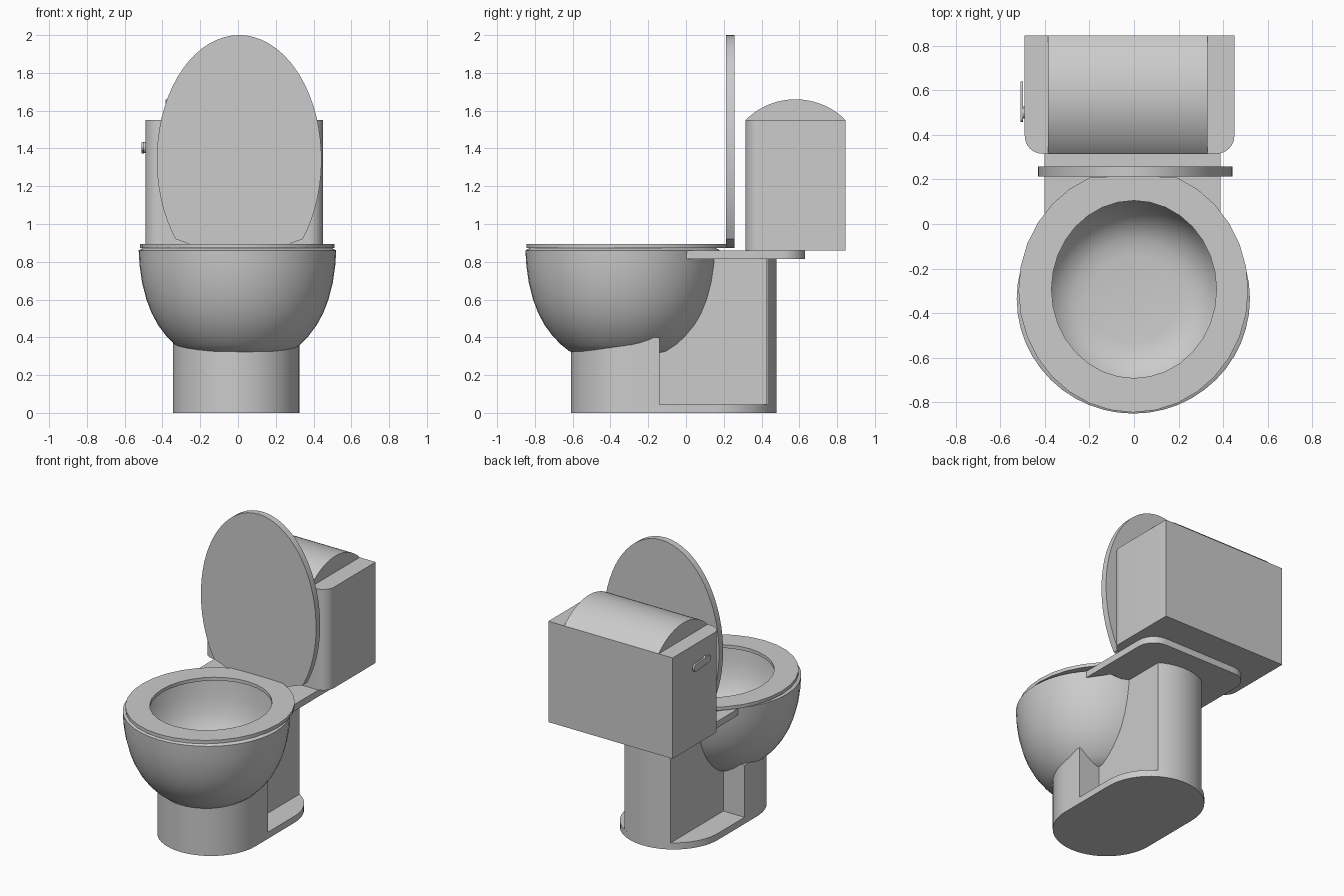
import bpy, bmesh, math

old = bpy.data.objects.get("Cube")
if old:
    bpy.data.objects.remove(old, do_unlink=True)

# Single glazed ceramic colour
ceramic = bpy.data.materials.new("light grey ceramic")
ceramic.use_nodes = True
COLOUR = (0.6, 0.6, 0.6, 1)
ceramic.diffuse_color = COLOUR
ceramic.node_tree.nodes["Principled BSDF"].inputs["Base Color"].default_value = COLOUR


def loft(name, rings, cyclic=False):
    """Skin a list of equal rings; close end to start, or cap both ends."""
    bm = bmesh.new()
    vs = [[bm.verts.new(p) for p in ring] for ring in rings]
    n = len(rings[0])
    pairs = list(zip(vs, vs[1:])) + ([(vs[-1], vs[0])] if cyclic else [])
    for a, b in pairs:
        for i in range(n):
            j = (i + 1) % n
            bm.faces.new((a[i], a[j], b[j], b[i]))
    if not cyclic:
        bm.faces.new(vs[0])
        bm.faces.new(vs[-1])
    bmesh.ops.recalc_face_normals(bm, faces=bm.faces)
    mesh = bpy.data.meshes.new(name)
    bm.to_mesh(mesh)
    bm.free()
    mesh.materials.append(ceramic)
    ob = bpy.data.objects.new(name, mesh)
    bpy.context.collection.objects.link(ob)
    bpy.ops.object.select_all(action='DESELECT')
    ob.select_set(True)
    bpy.context.view_layer.objects.active = ob
    bpy.ops.object.shade_smooth_by_angle(angle=math.radians(32))
    return ob


def prism_z(name, plan, z0, z1):
    return loft(name, [[(x, y, z) for x, y in plan] for z in (z0, z1)])


def prism_x(name, side, x0, x1):
    return loft(name, [[(x, y, z) for y, z in side] for x in (x0, x1)])


def prism_y(name, front, y0, y1):
    return loft(name, [[(x, y, z) for x, z in front] for y in (y0, y1)])


def arc(cx, cy, rx, ry, a0, a1, n):
    """Points on an ellipse between two angles in degrees, both included."""
    angles = [math.radians(a0 + (a1 - a0) * i / n) for i in range(n + 1)]
    return [(cx + rx * math.cos(a), cy + ry * math.sin(a)) for a in angles]


def ellipse(cx, cy, rx, ry, n=32):
    return arc(cx, cy, rx, ry, 0, 360, n)[:-1]


# Foot: stadium plate, full-width front post, narrow column behind
CX, R = -0.01, 0.335
front_arc = arc(CX, -0.275, R, R, 180, 360, 28)
back_arc = arc(CX, 0.145, R, R, 0, 180, 28)
prism_z("foot_plate", front_arc + back_arc, 0, 0.045)
prism_z("front_post", front_arc + [(CX + R, -0.14), (CX - R, -0.14)], 0.045, 0.40)

HALF = 0.175
column_side = [(-0.16, 0.045), (0.43, 0.045), (0.43, 0.815), (0.137, 0.815),
               (0.11, 0.65), (0.075, 0.55), (0.02, 0.47), (-0.06, 0.42), (-0.16, 0.40)]
prism_x("rear_column", column_side, CX - HALF, CX + HALF)
edge = math.degrees(math.acos(HALF / R))
prism_z("rear_column_back", arc(CX, 0.145, R, R, edge, 180 - edge, 10), 0.045, 0.815)

# Bowl: turned shell, outer wall up over the rim and down to the inner floor
bowl_profile = [(0.22, 0.31), (0.285, 0.325), (0.33, 0.36), (0.375, 0.405), (0.42, 0.465),
                (0.455, 0.53), (0.482, 0.60), (0.505, 0.69), (0.518, 0.78), (0.523, 0.86),
                (0.50, 0.873), (0.46, 0.873), (0.45, 0.75), (0.43, 0.65), (0.39, 0.56),
                (0.33, 0.50), (0.27, 0.472), (0.20, 0.462)]
loft("bowl", [[(x, y, z) for x, y in ellipse(-0.003, -0.335, r, r * 0.985, 48)]
              for r, z in bowl_profile])

# Seat ring with its back cut straight at the hinge
BACK = 0.213
outer = [(x, min(y, BACK)) for x, y in ellipse(-0.003, -0.298, 0.515, 0.547)]
inner = ellipse(0, -0.293, 0.37, 0.398)
loft("seat", [[(x, y, z) for x, y in plan] for plan, z in
              ((outer, 0.872), (outer, 0.895), (inner, 0.895), (inner, 0.872))], cyclic=True)

# Raised lid: ellipse with a flattened foot
lid = arc(0.006, 1.34, 0.436, 0.66, -39.5, 219.5, 48) + [(-0.2, 0.873), (0.212, 0.873)]
prism_y("seat_lid", lid, 0.213, 0.257)

# Shelf joining the bowl to the tank
shelf = ([(-0.3, 0.13), (-0.395, 0.0), (-0.402, 0.06)][:2] + [(-0.402, 0.06)]
         + arc(-0.282, 0.51, 0.12, 0.12, 180, 90, 8)
         + arc(0.268, 0.51, 0.12, 0.12, 90, 0, 8) + [(0.388, 0.0), (0.3, 0.13)])
prism_z("tank_shelf", shelf, 0.815, 0.86)

# Tank with rounded front corners and a barrel-topped cover
tank = (arc(-0.41, 0.395, 0.08, 0.08, 180, 270, 8)
        + arc(0.37, 0.395, 0.08, 0.08, 270, 360, 8) + [(0.45, 0.845), (-0.49, 0.845)])
prism_z("tank", tank, 0.86, 1.55)
r = 0.374
a = math.degrees(math.asin(0.265 / r))
prism_x("tank_cover", arc(0.58, 1.66 - r, r, r, 90 - a, 90 + a, 24), -0.385, 0.33)

# Flush handle on the right side: stem, lever and rounded ends
prism_x("handle_stem", ellipse(0.50, 1.405, 0.028, 0.03, 16), -0.502, -0.48)
lever = arc(0.475, 1.41, 0.018, 0.022, 270, 90, 8) + arc(0.62, 1.40, 0.02, 0.026, 90, -90, 8)
prism_x("handle_lever", lever, -0.51, -0.497)
